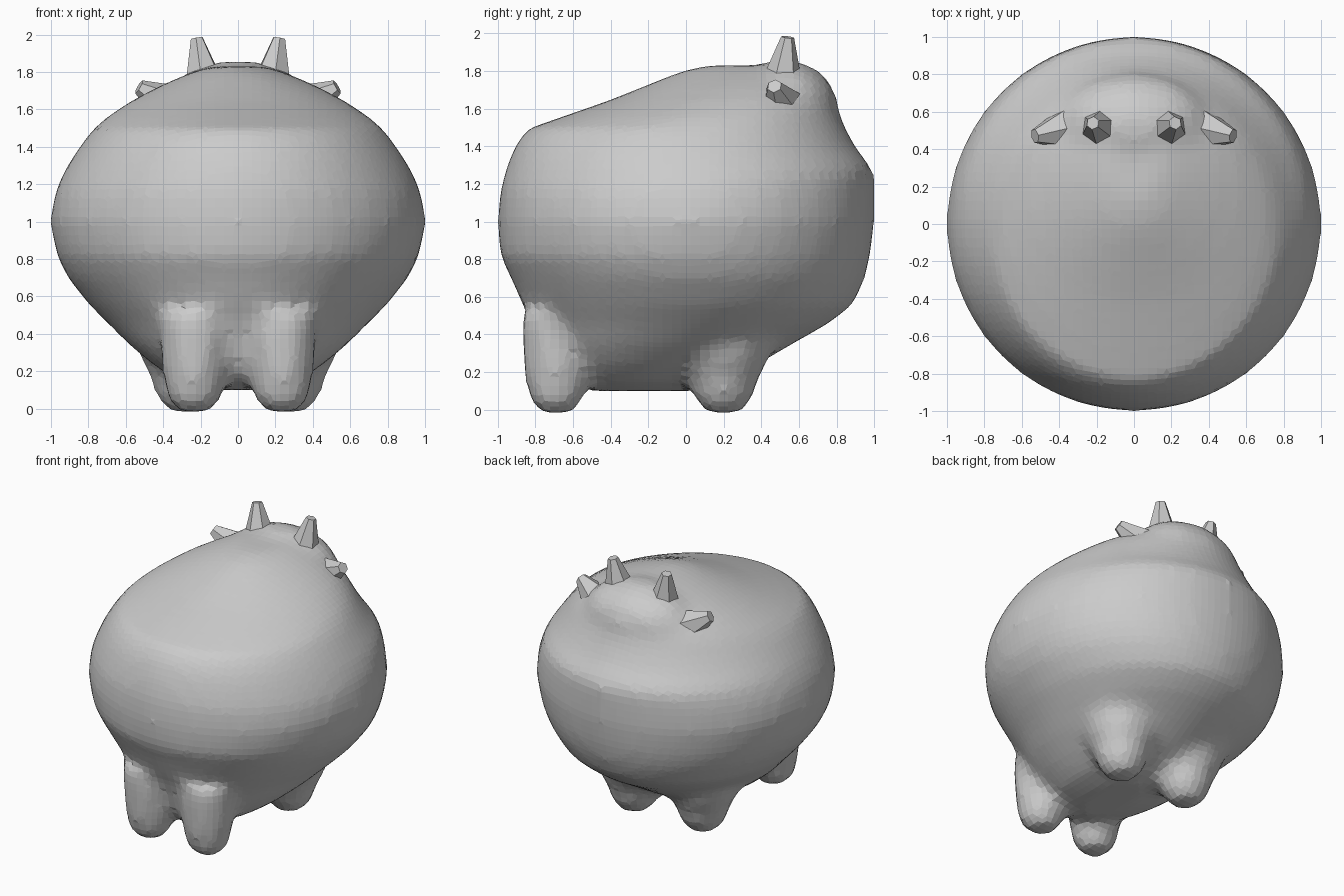
import bpy, bmesh
from math import cos, sin, pi
from mathutils import Vector

if "Cube" in bpy.data.objects:
    bpy.data.objects.remove(bpy.data.objects["Cube"])

grey = bpy.data.materials.new("soft grey")
grey.use_nodes = True
grey.diffuse_color = (0.6, 0.6, 0.6, 1)
grey.node_tree.nodes["Principled BSDF"].inputs["Base Color"].default_value = (0.6, 0.6, 0.6, 1)


def make_object(name, bm):
    bmesh.ops.recalc_face_normals(bm, faces=bm.faces)
    mesh = bpy.data.meshes.new(name)
    bm.to_mesh(mesh)
    bm.free()
    mesh.materials.append(grey)
    obj = bpy.data.objects.new(name, mesh)
    bpy.context.collection.objects.link(obj)
    return obj


def loft(bm, rings, sides):
    """Closed skin over rings given as (centre, x radius, y radius)."""
    loops = []
    for c, rx, ry in rings:
        angles = [2 * pi * i / sides for i in range(sides)]
        loops.append([bm.verts.new(c + Vector((rx * cos(a), ry * sin(a), 0))) for a in angles])
    for lo, hi in zip(loops, loops[1:]):
        for i in range(sides):
            j = (i + 1) % sides
            bm.faces.new((lo[i], lo[j], hi[j], hi[i]))
    bm.faces.new(loops[0][::-1])
    bm.faces.new(loops[-1])


# Round body: height, front edge, back edge, half width
profile = [
    (.10, -.5, .05, .15), (.15, -.65, .2, .33), (.24, -.74, .38, .46),
    (.34, -.78, .55, .58), (.46, -.82, .76, .70), (.56, -.87, .89, .80),
    (.70, -.93, .95, .91), (.82, -.99, .98, .97), (1.0, -1.0, 1.0, 1.005),
    (1.15, -.99, 1.0, .98), (1.27, -.96, 1.0, .93), (1.38, -.92, .91, .86),
    (1.49, -.85, .85, .78), (1.56, -.65, .82, .70), (1.64, -.42, .79, .58),
    (1.72, -.22, .75, .43), (1.79, -.05, .68, .27), (1.83, .1, .6, .15)]
bm = bmesh.new()
loft(bm, [(Vector((0, (f + b) / 2, z)), w, (b - f) / 2) for z, f, b, w in profile], 48)

# Stubby legs, wide where they meet the belly
for side in (-1, 1):
    for x, y, radii in ((.235, -.69, (.09, .15, .17, .18, .19)),
                        (.28, .2, (.09, .16, .19, .25, .30))):
        heights = (-.02, .06, .17, .28, .5)
        loft(bm, [(Vector((side * x, y, z)), r, r) for z, r in zip(heights, radii)], 12)

# Domed brow under the horns
brow = bmesh.ops.create_uvsphere(bm, u_segments=24, v_segments=14, radius=1)["verts"]
for v in brow:
    v.co = Vector((v.co.x * .42, .52 + v.co.y * .29, 1.6 + v.co.z * .26))

# Blend the parts into one faceted skin
body = make_object("body", bm)
remesh = body.modifiers.new("blend", "REMESH")
remesh.mode = "VOXEL"
remesh.voxel_size = .05
smooth = body.modifiers.new("soften", "SMOOTH")
smooth.factor = .5
smooth.iterations = 5


def spike(name, base, tip, base_radius, tip_radius, sides=6):
    """Tapered faceted cone from base to tip."""
    bm = bmesh.new()
    axis = tip - base
    bmesh.ops.create_cone(bm, cap_ends=True, segments=sides, radius1=base_radius,
                          radius2=tip_radius, depth=axis.length)
    turn = axis.to_track_quat("Z", "Y")
    for v in bm.verts:
        v.co = turn @ v.co + (base + tip) / 2
    make_object(name, bm)


# Horns and ears
for side, label in ((1, "left"), (-1, "right")):
    spike(label + "_horn", Vector((side * .18, .51, 1.74)),
          Vector((side * .22, .54, 1.98)), .11, .035)
    spike(label + "_ear", Vector((side * .36, .51, 1.62)),
          Vector((side * .53, .47, 1.72)), .12, .04)
